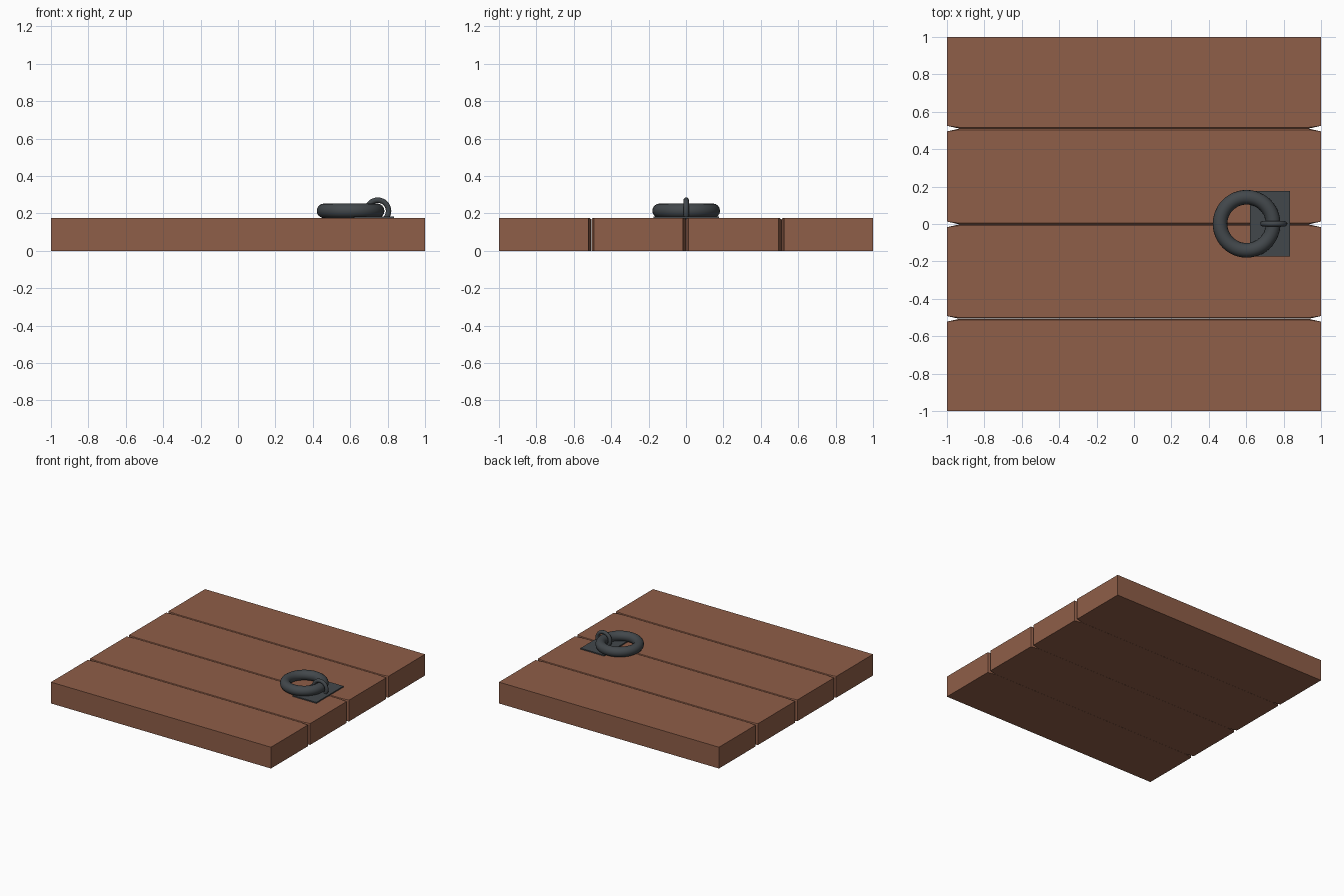
import bpy, bmesh, math

if "Cube" in bpy.data.objects:
    bpy.data.objects.remove(bpy.data.objects["Cube"])


def material(name, rgb):
    m = bpy.data.materials.new(name)
    m.diffuse_color = (*rgb, 1)
    m.use_nodes = True
    m.node_tree.nodes["Principled BSDF"].inputs["Base Color"].default_value = m.diffuse_color
    return m


wood = material("brown wood", (0.275, 0.112, 0.065))
iron = material("dark iron", (0.055, 0.064, 0.071))

TOP = 0.175      # board thickness
NOTCH = 0.015    # half width of the notch between board ends
TAPER = 0.065    # length of the notch
CHAMFER = 0.007  # groove along the joints


def plank(name, y0, y1, notch_low, notch_high):
    """Board with tapered end corners and a chamfered top edge at each joint."""
    def outline(c):
        lo, hi = y0 + c * notch_low, y1 - c * notch_high
        nl, nh = y0 + NOTCH * notch_low, y1 - NOTCH * notch_high
        pts = [(-1, nl)]
        if notch_low:
            pts += [(-1 + TAPER, lo), (1 - TAPER, lo)]
        pts.append((1, nl))
        pts.append((1, nh))
        if notch_high:
            pts += [(1 - TAPER, hi), (-1 + TAPER, hi)]
        pts.append((-1, nh))
        return pts

    bm = bmesh.new()
    rings = [[bm.verts.new((x, y, z)) for x, y in outline(c)]
             for c, z in ((0.0005, 0), (0.0005, TOP - CHAMFER), (CHAMFER, TOP))]
    n = len(rings[0])
    for a, b in zip(rings, rings[1:]):
        for i in range(n):
            j = (i + 1) % n
            bm.faces.new((a[i], a[j], b[j], b[i]))
    bm.faces.new(rings[0][::-1])
    bm.faces.new(rings[-1])
    bmesh.ops.recalc_face_normals(bm, faces=bm.faces)
    me = bpy.data.meshes.new(name)
    bm.to_mesh(me)
    bm.free()
    me.materials.append(wood)
    bpy.context.collection.objects.link(bpy.data.objects.new(name, me))


# Four boards side by side
joints = [-1, -0.507, -0.002, 0.51, 1]
for k in range(4):
    plank(f"plank_{k + 1}", joints[k], joints[k + 1], int(k > 0), int(k < 3))

# Iron backing plate
bpy.ops.mesh.primitive_cube_add(size=1, location=(0.7275, 0.001, TOP + 0.003))
plate = bpy.context.object
plate.name = "handle_plate"
plate.scale = (0.215, 0.352, 0.012)
bpy.ops.object.transform_apply(location=False, rotation=False, scale=True)
plate.data.materials.append(iron)


def torus(name, loc, rot, major, minor, seg, sides):
    bpy.ops.mesh.primitive_torus_add(location=loc, rotation=rot, major_radius=major,
                                     minor_radius=minor, major_segments=seg,
                                     minor_segments=sides)
    ob = bpy.context.object
    ob.name = name
    ob.data.materials.append(iron)
    bpy.ops.object.shade_smooth()


# Pull ring lying flat, and the staple loop that holds it
torus("pull_ring", (0.602, 0.001, 0.214), (0, 0, 0), 0.142, 0.039, 48, 16)
torus("ring_staple", (0.747, 0.001, 0.213), (math.pi / 2, 0, 0), 0.058, 0.0145, 32, 12)
